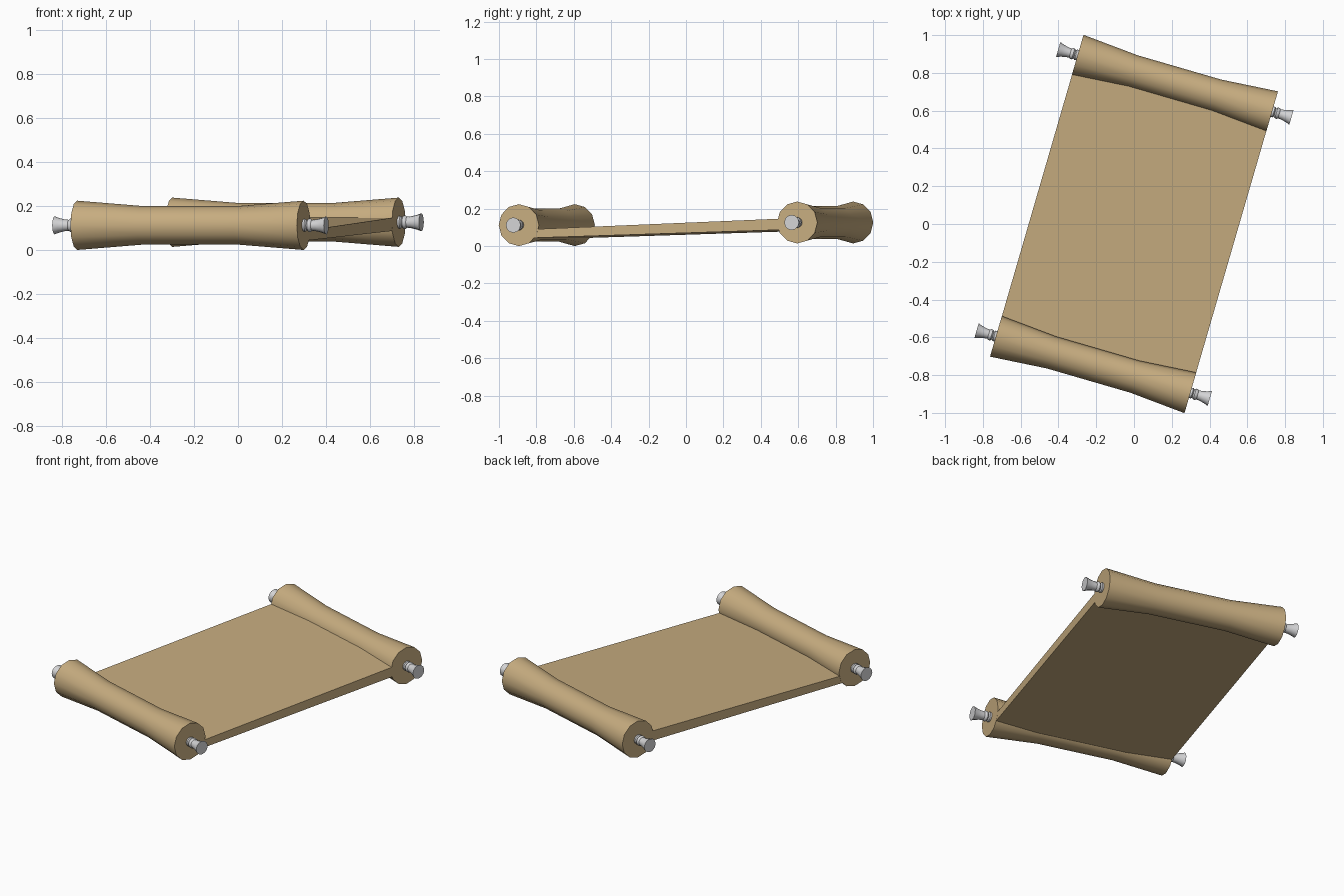
import bpy, bmesh, math
from mathutils import Matrix

if "Cube" in bpy.data.objects:
    bpy.data.objects.remove(bpy.data.objects["Cube"])

TURN = Matrix.Rotation(math.radians(-16.2), 4, 'Z')   # whole scroll is turned on the ground
HALF = 0.536                                          # half roller length


def material(name, rgb):
    m = bpy.data.materials.new(name)
    m.diffuse_color = (*rgb, 1)
    m.use_nodes = True
    m.node_tree.nodes["Principled BSDF"].inputs["Base Color"].default_value = m.diffuse_color
    return m


parchment = material("tan parchment", (0.57, 0.415, 0.215))
metal = material("pale grey", (0.65, 0.65, 0.66))


def finish(name, bm, mat, smooth=True):
    bmesh.ops.recalc_face_normals(bm, faces=bm.faces[:])
    bm.transform(TURN)
    me = bpy.data.meshes.new(name)
    bm.to_mesh(me)
    bm.free()
    me.materials.append(mat)
    ob = bpy.data.objects.new(name, me)
    bpy.context.collection.objects.link(ob)
    if smooth:
        bpy.ops.object.select_all(action='DESELECT')
        bpy.context.view_layer.objects.active = ob
        ob.select_set(True)
        bpy.ops.object.shade_smooth_by_angle(angle=math.radians(42))


def lathe(name, profile, sides, y, z, mat):
    """Solid of revolution about a line along x; profile is (x, radius)."""
    bm = bmesh.new()
    rings = []
    for x, r in profile:
        rings.append([bm.verts.new((x, y + r * math.cos(k * math.tau / sides),
                                    z + r * math.sin(k * math.tau / sides)))
                      for k in range(sides)])
    for a, b in zip(rings, rings[1:]):
        for k in range(sides):
            j = (k + 1) % sides
            bm.faces.new((a[k], a[j], b[j], b[k]))
    bm.faces.new(rings[0])
    bm.faces.new(rings[-1])
    finish(name, bm, mat)


# Waisted rolls and their turned end knobs
roll = [(-HALF, 0.112), (-0.23, 0.088), (0.23, 0.088), (HALF, 0.112)]
knob = [(-0.01, 0.027), (0.010, 0.029), (0.016, 0.022), (0.024, 0.030), (0.034, 0.030),
        (0.040, 0.025), (0.060, 0.027), (0.085, 0.033), (0.107, 0.041)]
for label, y, z in (("front", -0.775, 0.112), ("back", 0.775, 0.126)):
    lathe(label + "_roll", roll, 12, y, z, parchment)
    for side, s in (("left", -1), ("right", 1)):
        lathe(f"{label}_{side}_knob", [(s * (HALF + x), r) for x, r in knob], 12, y, z, metal)

# Slightly tilted sheet between the rolls
bm = bmesh.new()
bmesh.ops.create_cube(bm, size=1)
for v in bm.verts:
    x, y, z = v.co
    low, high = (0.043, 0.088) if z < 0 else (0.089, 0.148)
    v.co = (2 * x * (HALF - 0.0005), y * 1.44, low + (high - low) * (y + 0.5))
finish("sheet", bm, parchment, smooth=False)
